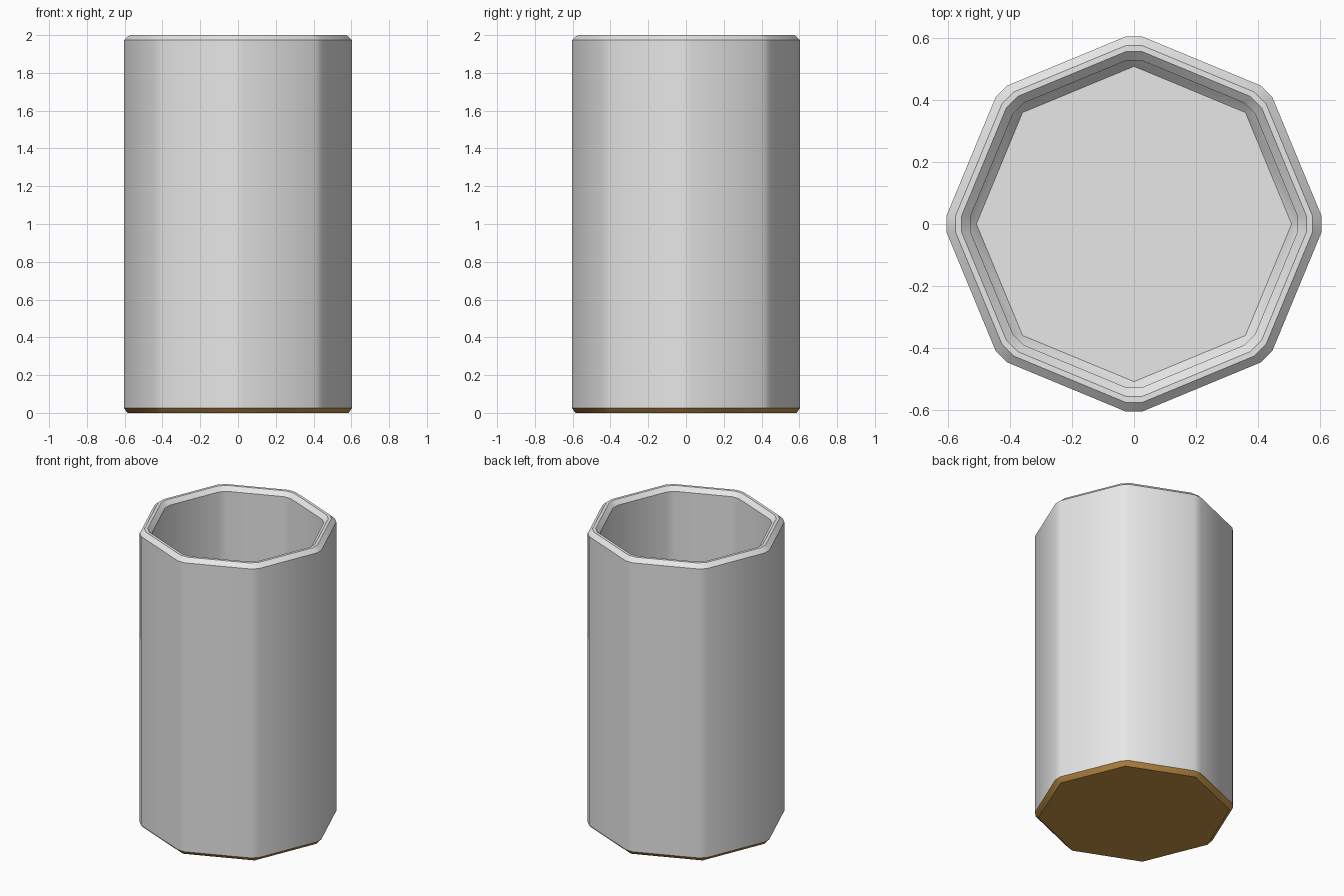
import bpy, bmesh, math

cube = bpy.data.objects.get("Cube")
if cube:
    bpy.data.objects.remove(cube, do_unlink=True)

SIDES = 8
BEVEL = 0.027


def make_material(name, rgb):
    mat = bpy.data.materials.new(name)
    mat.use_nodes = True
    colour = (*rgb, 1.0)
    mat.diffuse_color = colour
    node = next(n for n in mat.node_tree.nodes if n.type == 'BSDF_PRINCIPLED')
    node.inputs["Base Color"].default_value = colour
    return mat


# Cup profile as (radius, height): outside bottom, rim, then down to the floor
profile = [(0.615, 0.0), (0.615, 2.0), (0.537, 2.0), (0.537, 0.075)]

bm = bmesh.new()
rings = []
for radius, z in profile:
    angles = [math.tau * i / SIDES for i in range(SIDES)]
    rings.append([bm.verts.new((radius * math.cos(a), radius * math.sin(a), z))
                  for a in angles])
for low, high in zip(rings, rings[1:]):
    for i in range(SIDES):
        j = (i + 1) % SIDES
        bm.faces.new((low[i], low[j], high[j], high[i]))
bm.faces.new(rings[0][::-1])
bm.faces.new(rings[-1])
bm.normal_update()

# Chamfer every edge
bmesh.ops.bevel(bm, geom=list(bm.edges), offset=BEVEL, offset_type='OFFSET',
                segments=1, profile=0.5, affect='EDGES', clamp_overlap=True)
bmesh.ops.recalc_face_normals(bm, faces=bm.faces)
bm.normal_update()

# Base and its chamfer face downwards and take the brown colour
for face in bm.faces:
    if face.normal.z < -0.4 and face.calc_center_median().z < 0.03:
        face.material_index = 1

mesh = bpy.data.meshes.new("cup")
bm.to_mesh(mesh)
bm.free()
mesh.materials.append(make_material("light grey", (0.8, 0.8, 0.8)))
mesh.materials.append(make_material("golden brown", (0.58, 0.30, 0.063)))

cup = bpy.data.objects.new("cup", mesh)
bpy.context.collection.objects.link(cup)
bpy.ops.object.select_all(action='DESELECT')
cup.select_set(True)
bpy.context.view_layer.objects.active = cup
bpy.ops.object.shade_smooth_by_angle(angle=math.radians(30))
